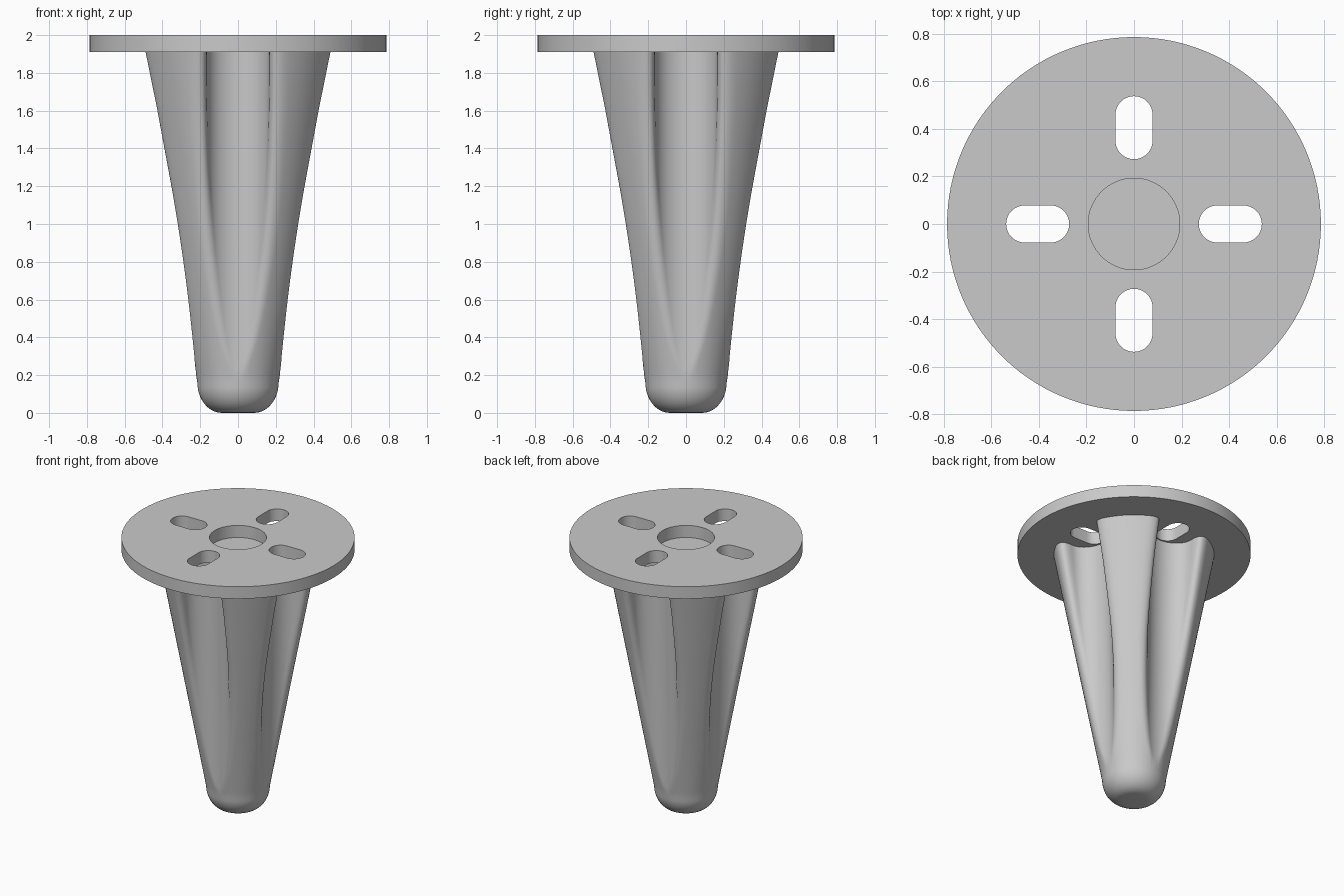
import bpy, math
from mathutils import Vector

cube = bpy.data.objects.get("Cube")
if cube:
    bpy.data.objects.remove(cube, do_unlink=True)

GREY = (0.59, 0.59, 0.59, 1)
grey = bpy.data.materials.new("plain grey")
grey.use_nodes = True
grey.diffuse_color = GREY
grey.node_tree.nodes["Principled BSDF"].inputs["Base Color"].default_value = GREY

PLATE_Z, TOP_Z, GROOVE_Z = 1.91, 2.0, 0.2
FOOT_R, SHAFT_R = 0.222, 0.54
GROOVE_W, GROOVE_D, FILLET = 0.165, 0.135, 0.09


def add_object(name, mesh):
    obj = bpy.data.objects.new(name, mesh)
    bpy.context.collection.objects.link(obj)
    mesh.materials.clear()
    mesh.materials.append(grey)
    bpy.ops.object.select_all(action='DESELECT')
    obj.select_set(True)
    bpy.context.view_layer.objects.active = obj
    bpy.ops.object.shade_smooth_by_angle(angle=math.radians(35))
    return obj


def bezier(a, b, c, steps):
    return [a.lerp(b, i / steps).lerp(b.lerp(c, i / steps), i / steps)
            for i in range(steps + 1)]


def groove_path(s, floor):
    """Point at distance s along a groove wall: rounded floor, then straight side."""
    mean = (GROOVE_W + GROOVE_D) / 2
    a = min(s / mean, math.pi / 2)
    side = max(s - mean * math.pi / 2, 0)
    return Vector((GROOVE_W * math.sin(a), floor + GROOVE_D * (1 - math.cos(a)) + side))


def half_section(radius, z):
    """Half a groove and half a rib, from the groove centre to the rib centre."""
    floor = FOOT_R + 0.043 * (z - GROOVE_Z) / (PLATE_Z - GROOVE_Z)
    # Length of the groove wall up to the rim, by bisection
    low, high = 0.05, 1.0
    for _ in range(30):
        mid = (low + high) / 2
        if groove_path(mid, floor).length < radius:
            low = mid
        else:
            high = mid
    cut = min(FILLET, 0.3 * low)
    lip = groove_path(low, floor)
    angle = math.atan2(lip.x, lip.y)
    lip_angle = angle + min(cut / radius, 0.6 * (math.pi / 4 - angle))

    def on_rim(a):
        return Vector((math.sin(a), math.cos(a))) * radius

    points = [groove_path((low - cut) * i / 16, floor) for i in range(17)]
    points += bezier(points[-1], lip, on_rim(lip_angle), 8)[1:]
    points += [on_rim(lip_angle + (math.pi / 4 - lip_angle) * i / 6) for i in range(1, 7)]
    # Where the groove runs out, the section falls back to the round body
    return [p * min(1, radius / p.length) for p in points]


def full_section(radius, z):
    half = half_section(radius, z)
    quarter = half + [Vector((p.y, p.x)) for p in half[-2:0:-1]]
    ring = []
    for turn in range(4):
        c, s = round(math.cos(turn * math.pi / 2)), round(math.sin(turn * math.pi / 2))
        ring += [(p.x * c + p.y * s, p.y * c - p.x * s, z) for p in quarter]
    return ring


# Fluted body: rounded foot, then a conical shaft with four grooves
levels = []
for i in range(11):
    a = i / 10 * math.pi / 2
    levels.append((0.085 + 0.13 * math.sin(a), 0.16 * (1 - math.cos(a))))
for i in range(49):
    t = i / 48
    levels.append((FOOT_R + (SHAFT_R - FOOT_R) * t, GROOVE_Z + (PLATE_Z - GROOVE_Z) * t))

rings = [full_section(r, z) for r, z in levels]
n = len(rings[0])
faces = [tuple(range(n)), tuple(reversed(range(n * (len(rings) - 1), n * len(rings))))]
for k in range(len(rings) - 1):
    for i in range(n):
        j = (i + 1) % n
        faces.append((k * n + i, (k + 1) * n + i, (k + 1) * n + j, k * n + j))
body_mesh = bpy.data.meshes.new("fluted_body")
body_mesh.from_pydata([v for ring in rings for v in ring], [], faces)
add_object("fluted_body", body_mesh)


# Mounting plate: filled outline with a round hole and four slots
def circle(radius, count):
    return [(radius * math.cos(2 * math.pi * i / count),
             radius * math.sin(2 * math.pi * i / count)) for i in range(count)]


def slot(inner, outer, half_width, direction):
    points = []
    for centre, start in ((outer - half_width, -0.5), (inner + half_width, 0.5)):
        for i in range(17):
            a = math.pi * (start + i / 16)
            points.append((centre + half_width * math.cos(a), half_width * math.sin(a)))
    c, s = math.cos(direction), math.sin(direction)
    return [(x * c - y * s, x * s + y * c) for x, y in points]


outline = bpy.data.curves.new("plate_outline", 'CURVE')
outline.dimensions = '2D'
outline.fill_mode = 'BOTH'
outline.extrude = (TOP_Z - PLATE_Z) / 2
loops = [circle(0.785, 128), circle(0.192, 64)]
loops += [slot(0.272, 0.537, 0.078, q * math.pi / 2) for q in range(4)]
for loop in loops:
    spline = outline.splines.new('POLY')
    spline.points.add(len(loop) - 1)
    for point, (x, y) in zip(spline.points, loop):
        point.co = (x, y, 0, 1)
    spline.use_cyclic_u = True

helper = bpy.data.objects.new("plate_outline", outline)
bpy.context.collection.objects.link(helper)
graph = bpy.context.evaluated_depsgraph_get()
plate_mesh = bpy.data.meshes.new_from_object(helper.evaluated_get(graph))
bpy.data.objects.remove(helper, do_unlink=True)
plate = add_object("mounting_plate", plate_mesh)
plate.location.z = (TOP_Z + PLATE_Z) / 2
